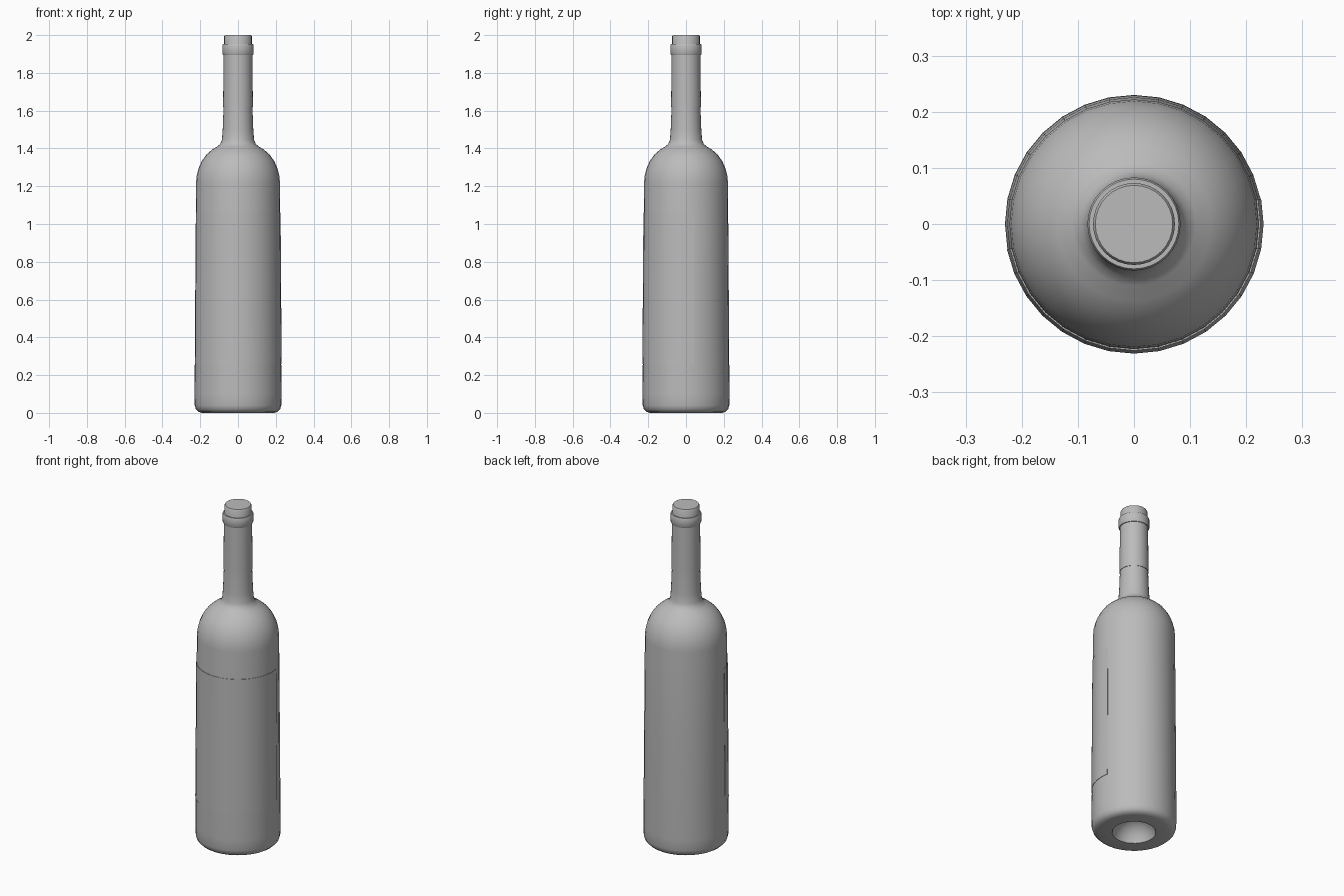
import bpy, bmesh
from math import radians
from mathutils import Matrix, Vector

cube = bpy.data.objects.get("Cube")
if cube:
    bpy.data.objects.remove(cube)

grey = bpy.data.materials.new("plain_grey")
grey.use_nodes = True
grey.diffuse_color = (0.5, 0.5, 0.5, 1)
grey.node_tree.nodes["Principled BSDF"].inputs["Base Color"].default_value = (0.5, 0.5, 0.5, 1)


def lathe(name, profile, start=0, sweep=360, steps=32, closed=False):
    """Revolve (radius, height) points about z; partial sweeps get end caps."""
    bm = bmesh.new()
    turn = Matrix.Rotation(radians(start), 3, 'Z')
    verts = [bm.verts.new(turn @ Vector((r, 0, z))) for r, z in profile]
    edges = [bm.edges.new(pair) for pair in zip(verts, verts[1:])]
    if closed:
        edges.append(bm.edges.new((verts[-1], verts[0])))
    bmesh.ops.spin(bm, geom=verts + edges, cent=(0, 0, 0), axis=(0, 0, 1),
                   angle=radians(sweep), steps=steps)
    bmesh.ops.remove_doubles(bm, verts=bm.verts, dist=0.0002)
    bmesh.ops.holes_fill(bm, edges=[e for e in bm.edges if e.is_boundary])
    bmesh.ops.recalc_face_normals(bm, faces=bm.faces)
    mesh = bpy.data.meshes.new(name)
    bm.to_mesh(mesh)
    bm.free()
    mesh.materials.append(grey)
    obj = bpy.data.objects.new(name, mesh)
    bpy.context.collection.objects.link(obj)
    bpy.ops.object.select_all(action='DESELECT')
    obj.select_set(True)
    bpy.context.view_layer.objects.active = obj
    bpy.ops.object.shade_smooth_by_angle(angle=radians(35))
    return obj


# Glass body: hollow punt, rounded base, tapered wall, shoulder and neck
punt = [(0, 0.10), (0.04, 0.094), (0.08, 0.07), (0.105, 0.035), (0.118, 0)]
base = [(0.19, 0), (0.21, 0.006), (0.223, 0.019), (0.229, 0.04)]
wall = [(0.23, 0.1), (0.226, 0.7), (0.222, 1.22)]
shoulder = [(0.219, 1.255), (0.209, 1.295), (0.192, 1.333), (0.167, 1.368),
            (0.137, 1.394), (0.11, 1.41), (0.094, 1.424), (0.085, 1.445)]
neck = [(0.081, 1.5), (0.076, 1.63), (0.074, 1.9), (0, 1.9)]
lathe("bottle_body", punt + base + wall + shoulder + neck)

# Foil sleeve with a raised lip and a flat top
lathe("neck_sleeve", [(0.073, 1.62), (0.079, 1.62), (0.076, 1.9), (0.073, 1.9)],
      closed=True)
lathe("lip_ring", [(0.07, 1.895), (0.08, 1.895), (0.083, 1.9), (0.083, 1.946),
                   (0.08, 1.952), (0.07, 1.952)], closed=True)
lathe("bottle_top", [(0, 1.9), (0.073, 1.9), (0.073, 1.994), (0.069, 2), (0, 2)])

# Thin paper label wrapped around the front
lathe("label", [(0.226, 0.26), (0.231, 0.26), (0.2255, 1.06), (0.221, 1.06)],
      start=-168.75, sweep=180, steps=16, closed=True)
